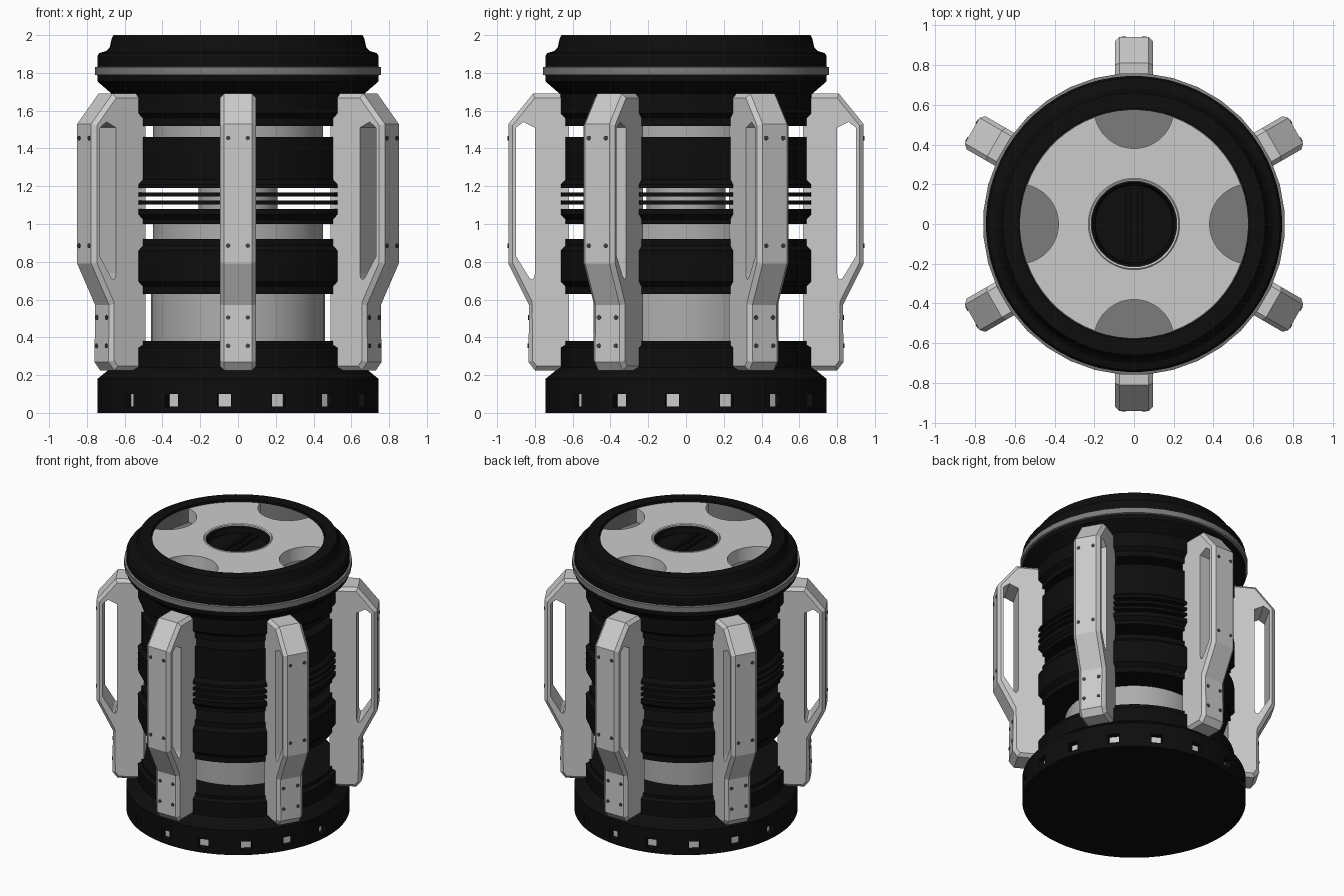
import bpy, bmesh, math
from mathutils import Matrix, Vector

if "Cube" in bpy.data.objects:
    bpy.data.objects.remove(bpy.data.objects["Cube"])

SEG = 64


def mat(name, v):
    m = bpy.data.materials.new(name)
    m.diffuse_color = (v, v, v, 1)
    m.use_nodes = True
    m.node_tree.nodes["Principled BSDF"].inputs["Base Color"].default_value = m.diffuse_color
    return m


BLACK = mat("black_rubber", 0.004)
LIGHT = mat("light_grey", 0.6)
MID = mat("mid_grey", 0.42)
STEEL = mat("steel_grey", 0.2)
DARK = mat("dark_screw", 0.06)


def finish(bm, name, *mats, smooth=True):
    bmesh.ops.recalc_face_normals(bm, faces=bm.faces)
    me = bpy.data.meshes.new(name)
    bm.to_mesh(me)
    bm.free()
    ob = bpy.data.objects.new(name, me)
    bpy.context.collection.objects.link(ob)
    for m in mats:
        me.materials.append(m)
    if smooth:
        bpy.ops.object.select_all(action='DESELECT')
        ob.select_set(True)
        bpy.context.view_layer.objects.active = ob
        bpy.ops.object.shade_smooth_by_angle(angle=math.radians(25))
    return ob


def spin_profile(pts, seg=SEG, closed=False):
    """Revolve (radius, z) points around the z axis."""
    bm = bmesh.new()
    a = math.pi / seg
    vs = [bm.verts.new((r * math.cos(a), r * math.sin(a), z)) for r, z in pts]
    es = [bm.edges.new(p) for p in zip(vs, vs[1:])]
    if closed:
        es.append(bm.edges.new((vs[-1], vs[0])))
    bmesh.ops.spin(bm, geom=vs + es, cent=(0, 0, 0), axis=(0, 0, 1),
                   angle=2 * math.pi, steps=seg, use_duplicate=False)
    bmesh.ops.remove_doubles(bm, verts=bm.verts, dist=1e-4)
    return bm


def lathe(name, pts, m, seg=SEG, closed=False):
    return finish(spin_profile(pts, seg, closed), name, m)


# base with sixteen recessed windows
bm = spin_profile([(0, 0), (.745, 0), (.745, .035), (.745, .10), (.745, .18), (.69, .225),
                   (.67, .24), (.67, .345), (.645, .36), (.645, .38), (.4, .38)])
windows = []
for f in bm.faces:
    c = f.calc_center_median()
    k = round(math.atan2(c.y, c.x) / (2 * math.pi / SEG))
    if abs(c.z - .0675) < .01 and c.xy.length > .7 and k % 4 == 3:
        windows.append(f)
for f in bmesh.ops.extrude_discrete_faces(bm, faces=windows)['faces']:
    f.material_index = 1
    for v in f.verts:
        v.co.xy *= .705 / .745
finish(bm, "base", BLACK, LIGHT)

# black body rings
lathe("lower_ring", [(.4, .63), (.645, .63), (.645, .67), (.67, .695), (.67, .86),
                     (.645, .885), (.645, .92), (.4, .92)], BLACK)
lathe("middle_ring", [(.4, 1.0), (.645, 1.0), (.645, 1.025), (.67, 1.05), (.67, 1.08), (.2, 1.08)], BLACK)
for z in (1.104, 1.146):
    lathe("thin_disc", [(.2, z), (.67, z), (.67, z + .02), (.2, z + .02)], BLACK)
lathe("upper_ring", [(.2, 1.19), (.67, 1.19), (.67, 1.21), (.645, 1.235), (.645, 1.46), (.4, 1.46)], BLACK)
lathe("top_cap", [(.4, 1.52), (.645, 1.52), (.645, 1.56), (.67, 1.585), (.67, 1.69), (.745, 1.755),
                  (.745, 1.89), (.735, 1.905), (.70, 1.915), (.68, 1.935), (.67, 1.98),
                  (.66, 2.0), (.58, 2.0), (.58, 1.87), (0, 1.87)], BLACK)

# inner shafts seen between the rings
for name, r, z0, z1 in (("lower_shaft", .46, .38, .63), ("middle_shaft", .45, .92, 1.0),
                        ("core_shaft", .21, 1.08, 1.19), ("upper_shaft", .45, 1.46, 1.52)):
    lathe(name, [(r, z0), (r, z1)], MID)

# steel band round the cap
lathe("cap_band", [(.74, 1.785), (.76, 1.79), (.76, 1.83), (.74, 1.835)], STEEL, 36)

# lid disc with four scoops, and the grey cup beneath it
lid = lathe("lid_disc", [(.215, 1.885), (.573, 1.885), (.573, 1.985), (.23, 1.985),
                         (.225, 1.99), (.215, 1.985)], LIGHT, closed=True)
lathe("lid_cup", [(.215, 1.88), (.576, 1.88), (.576, 1.984)], STEEL)
bm = bmesh.new()
for i in range(4):
    a = i * math.pi / 2
    bmesh.ops.create_cone(bm, cap_ends=True, segments=48, radius1=.2, radius2=.2, depth=.4,
                          matrix=Matrix.Translation((.58 * math.cos(a), .58 * math.sin(a), 1.95)))
cutter = finish(bm, "scoop_cutter", LIGHT, smooth=False)
cutter.hide_render = True
cutter.hide_viewport = True
mod = lid.modifiers.new("scoops", 'BOOLEAN')
mod.operation = 'DIFFERENCE'
mod.solver = 'EXACT'
mod.object = cutter

# recessed black knob in the lid
lathe("knob_well", [(.216, 1.975), (.205, 1.97), (.195, 1.93), (0, 1.93)], BLACK)
bm = bmesh.new()
for x in (-.03, .03):
    bmesh.ops.create_cube(bm, size=1, matrix=Matrix.Translation((x, 0, 1.935)) @ Matrix.Diagonal((.025, .36, .03, 1)))
finish(bm, "knob_bars", BLACK, smooth=False)

# handle fins: outer outline and matching grip hole, as (radius, z)
OUTER = [(.62, .225), (.80, .225), (.835, .27), (.83, .57), (.94, .79), (.94, 1.53), (.81, 1.69), (.62, 1.69)]
HOLE = [(.80, .74), (.805, .715), (.815, .705), (.83, .715), (.90, .83), (.90, 1.51), (.86, 1.54), (.80, 1.51)]
HALF = .096


def fin(angle):
    bm = bmesh.new()
    loops = [[bm.verts.new((r, y, z)) for r, z in pts] for y in (-HALF, HALF) for pts in (OUTER, HOLE)]
    n = len(OUTER)
    for a, b in ((0, 1), (2, 3), (0, 2), (1, 3)):
        for i in range(n):
            j = (i + 1) % n
            bm.faces.new((loops[a][i], loops[a][j], loops[b][j], loops[b][i]))
    edges = [bm.edges.get((loops[a][i], loops[a][i + 1])) for a in (0, 2) for i in range(n - 1)]
    bmesh.ops.recalc_face_normals(bm, faces=bm.faces)
    bmesh.ops.bevel(bm, geom=edges, offset=.022, segments=1, affect='EDGES')
    bm.transform(Matrix.Rotation(angle, 4, 'Z'))
    finish(bm, "handle_fin", LIGHT, smooth=False)
    # screws on the outer face
    bm = bmesh.new()
    for r, z in ((.94, 1.455), (.94, .885), (.832, .505), (.834, .355)):
        for y in (-.052, .052):
            bmesh.ops.create_cone(bm, cap_ends=True, segments=12, radius1=.012, radius2=.012, depth=.008,
                                  matrix=Matrix.Translation((r, y, z)) @ Matrix.Rotation(math.pi / 2, 4, 'Y'))
    bm.transform(Matrix.Rotation(angle, 4, 'Z'))
    finish(bm, "fin_screws", DARK, smooth=False)


for i in range(6):
    fin(math.radians(90 + 60 * i))
